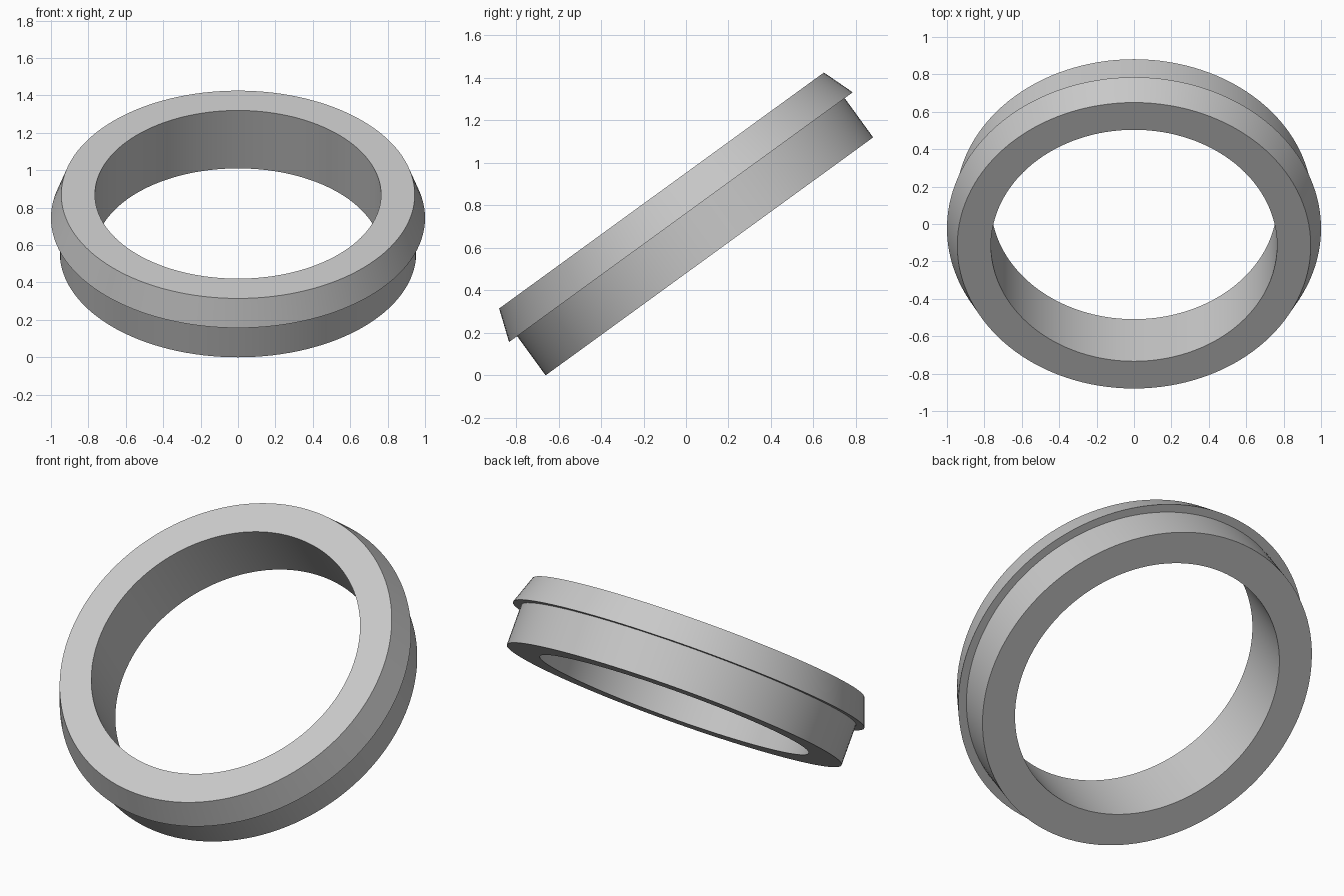
import bpy, bmesh, math
from mathutils import Matrix, Vector

cube = bpy.data.objects.get("Cube")
if cube:
    bpy.data.objects.remove(cube, do_unlink=True)

# Material
grey = bpy.data.materials.new("plain grey")
grey.use_nodes = True
colour = (0.58, 0.58, 0.58, 1)
grey.diffuse_color = colour
grey.node_tree.nodes["Principled BSDF"].inputs["Base Color"].default_value = colour

# Ring cross-section (radius, height): straight body with a tapered flange
BORE, BODY, FLANGE, RIM = 0.765, 0.953, 1.0, 0.945
STEP, HEIGHT = 0.228, 0.383
profile = [(BORE, 0), (BODY, 0), (BODY, STEP), (FLANGE, STEP), (RIM, HEIGHT), (BORE, HEIGHT)]

# Revolve the closed section around its axis
bm = bmesh.new()
verts = [bm.verts.new((r, 0, z)) for r, z in profile]
edges = [bm.edges.new((v, verts[i - 1])) for i, v in enumerate(verts)]
bmesh.ops.spin(bm, geom=verts + edges, cent=(0, 0, 0), axis=(0, 0, 1),
               angle=math.tau, steps=128, use_merge=True)
bmesh.ops.remove_doubles(bm, verts=bm.verts, dist=1e-5)
bmesh.ops.recalc_face_normals(bm, faces=bm.faces)

mesh = bpy.data.meshes.new("flanged_ring")
bm.to_mesh(mesh)
bm.free()
mesh.materials.append(grey)
ring = bpy.data.objects.new("flanged_ring", mesh)
bpy.context.collection.objects.link(ring)

# Tilt the ring forward, resting on its lowest edge
tilt = math.radians(36)
ring.matrix_world = (Matrix.Translation(Vector((0, 0.11, BODY * math.sin(tilt))))
                     @ Matrix.Rotation(tilt, 4, 'X'))

# Smooth round walls, sharp corners
bpy.ops.object.select_all(action='DESELECT')
ring.select_set(True)
bpy.context.view_layer.objects.active = ring
bpy.ops.object.shade_smooth_by_angle(angle=math.radians(15))
